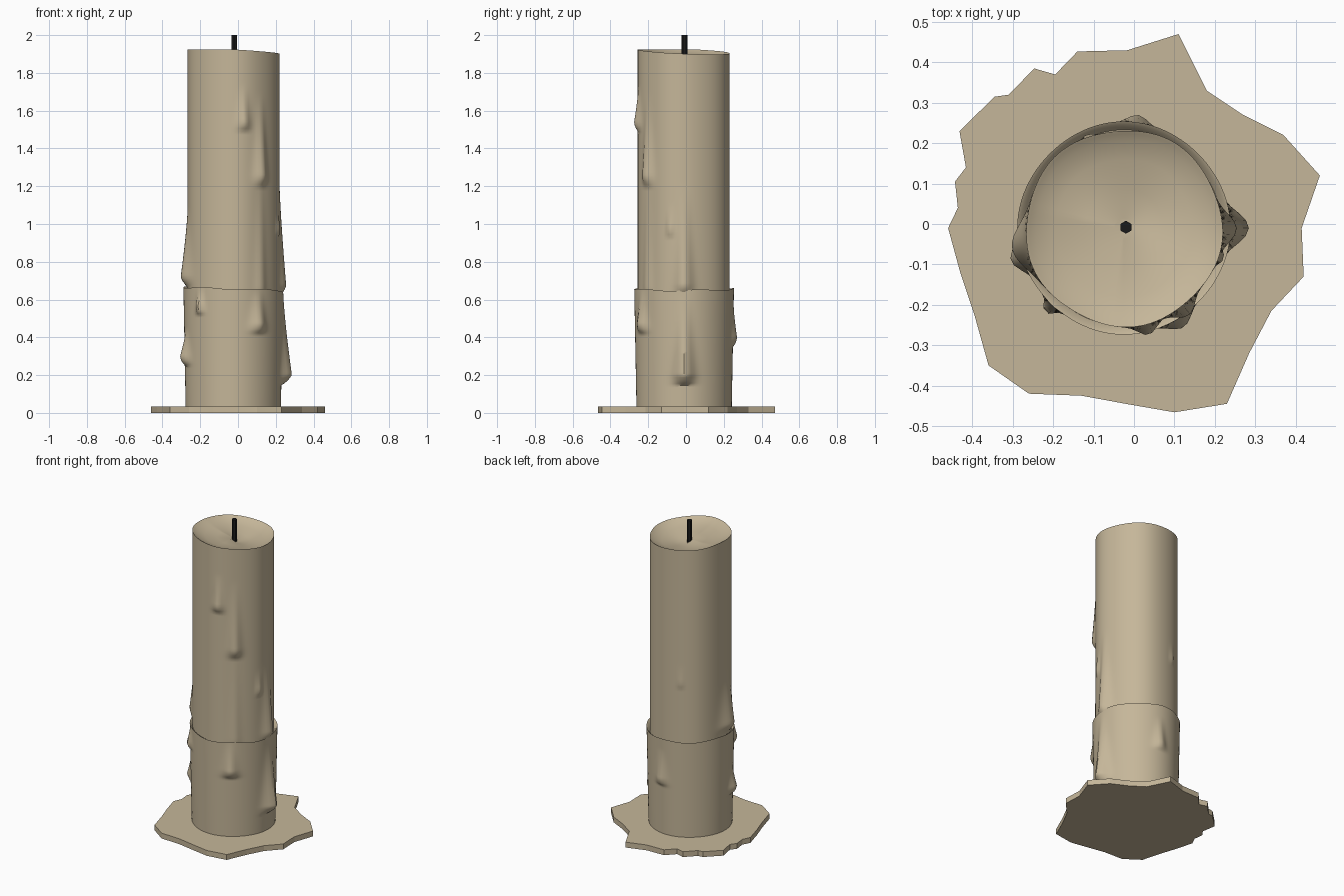
import bpy
import bmesh
from math import sin, cos, pi, exp, radians

if "Cube" in bpy.data.objects:
    bpy.data.objects.remove(bpy.data.objects["Cube"], do_unlink=True)

AXIS_X, AXIS_Y = -0.025, -0.01
SEGMENTS = 96


def make_material(name, colour):
    mat = bpy.data.materials.new(name)
    mat.use_nodes = True
    mat.diffuse_color = colour
    mat.node_tree.nodes["Principled BSDF"].inputs["Base Color"].default_value = colour
    return mat


wax = make_material("tan wax", (0.56, 0.47, 0.32, 1))
char = make_material("black wick", (0.01, 0.01, 0.01, 1))


def finish(name, bm, mat, smooth=True):
    bmesh.ops.recalc_face_normals(bm, faces=bm.faces)
    mesh = bpy.data.meshes.new(name)
    bm.to_mesh(mesh)
    bm.free()
    mesh.materials.append(mat)
    obj = bpy.data.objects.new(name, mesh)
    bpy.context.collection.objects.link(obj)
    if smooth:
        bpy.ops.object.select_all(action="DESELECT")
        obj.select_set(True)
        bpy.context.view_layer.objects.active = obj
        bpy.ops.object.shade_smooth_by_angle(angle=radians(40))
    return obj


def drip_height(drips, angle, z, radius):
    """Outward swelling of the wax: a long tail above a blunt rounded tip."""
    total = 0
    for degrees, tip, length, height, width in drips:
        t = (z - tip) / length
        if t < 0 or t > 1:
            continue
        offset = (angle - radians(degrees) + pi) % (2 * pi) - pi
        swell = min(1, t * length / 0.05) ** 0.6
        tail = 1 - max(0, t - 0.1) / 0.9
        spread = width * (0.5 + 0.5 * tail)
        total = max(total, height * swell * tail ** 1.3
                    * exp(-(offset * radius / spread) ** 2))
    return total


def wax_tube(name, bottom, rim, radius, drips, rows, inner):
    """Loft rings up the side, then continue over the rim with the inner rings."""
    bm = bmesh.new()
    rings = []
    steps = [(i / rows, 1, 0) for i in range(rows + 1)]
    steps += [(1, scale, drop) for scale, drop in inner]
    for t, scale, drop in steps:
        ring = []
        for s in range(SEGMENTS):
            a = 2 * pi * s / SEGMENTS
            z = bottom + t * (rim(a) - bottom)
            r = radius(t, a)
            r = r * scale + (drip_height(drips, a, z, r) if scale == 1 else 0)
            ring.append(bm.verts.new((AXIS_X + r * cos(a), AXIS_Y + r * sin(a), z - drop)))
        rings.append(ring)
    for low, high in zip(rings, rings[1:]):
        for s in range(SEGMENTS):
            n = (s + 1) % SEGMENTS
            bm.faces.new((low[s], low[n], high[n], high[s]))
    bm.faces.new(rings[0])
    bm.faces.new(rings[-1])
    return finish(name, bm, wax)


# Tall column with a tilted rim and a dished top.
# Drips: direction in degrees, tip height, length, thickness, half width
column_drips = [
    (283, 1.49, 0.25, 0.03, 0.03),
    (307, 1.2, 0.5, 0.03, 0.035),
    (307, 0.6, 0.75, 0.012, 0.03),
    (343, 0.93, 0.18, 0.02, 0.016),
    (190, 0.67, 0.42, 0.04, 0.06),
    (0, 0.62, 0.6, 0.035, 0.04),
    (111, 1.0, 0.16, 0.012, 0.014),
]
wax_tube(
    "candle_column", 0.02,
    lambda a: min(1.925, 1.914 - 0.013 * cos(a) - 0.01 * sin(a)),
    lambda t, a: 0.243 + 0.003 * cos(5 * a + 1),
    column_drips, 110,
    [(0.97, 0.004), (0.9, 0.015), (0.7, 0.03), (0.4, 0.042), (0.1, 0.048)])

# Thicker wax sleeve around the lower third
sleeve_drips = [
    (227, 0.52, 0.16, 0.04, 0.022),
    (301, 0.42, 0.25, 0.035, 0.04),
    (196, 0.25, 0.2, 0.045, 0.04),
    (0, 0.15, 0.5, 0.055, 0.045),
    (83, 0.35, 0.24, 0.028, 0.035),
]
wax_tube(
    "lower_sleeve", 0.02,
    lambda a: 0.657 - 0.008 * cos(a) + 0.004 * sin(5 * a),
    lambda t, a: 0.25 + 0.012 * t + 0.002 * cos(4 * a),
    sleeve_drips, 60,
    [(0.97, 0.005), (0.92, 0.025)])

# Flat hardened puddle with an irregular outline
puddle_outline = [
    (.11, .47), (.18, .33), (.27, .27), (.37, .22), (.46, .12), (.415, -.01),
    (.42, -.13), (.34, -.215), (.285, -.32), (.23, -.445), (.1, -.466), (-.015, -.446),
    (-.13, -.425), (-.26, -.42), (-.36, -.35), (-.395, -.225), (-.43, -.12), (-.46, -.01),
    (-.436, .04), (-.443, .105), (-.416, .14), (-.432, .23), (-.345, .315), (-.31, .32),
    (-.247, .385), (-.195, .37), (-.14, .427), (-.017, .43),
]
bm = bmesh.new()
base = bm.faces.new([bm.verts.new((x, y, 0)) for x, y in puddle_outline])
top = bmesh.ops.extrude_face_region(bm, geom=[base], use_keep_orig=True)
bmesh.ops.translate(bm, vec=(0, 0, 0.035),
                    verts=[v for v in top["geom"] if isinstance(v, bmesh.types.BMVert)])
finish("wax_puddle", bm, wax, smooth=False)

# Six-sided wick
bm = bmesh.new()
bmesh.ops.create_cone(bm, cap_ends=True, segments=6, radius1=0.016, radius2=0.016, depth=0.2)
bmesh.ops.translate(bm, vec=(-0.02, -0.008, 1.9), verts=bm.verts)
finish("wick", bm, char, smooth=False)
